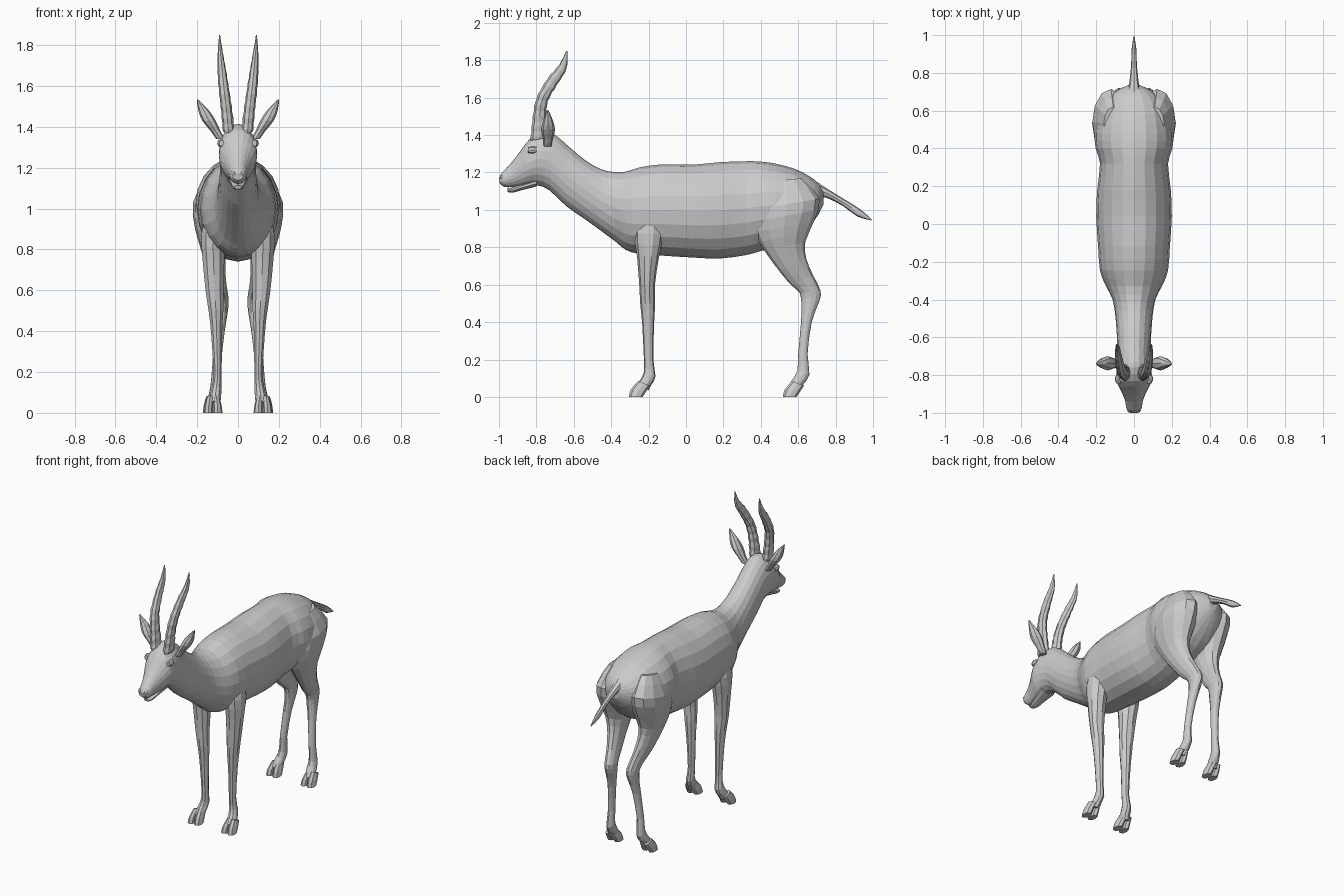
import bpy, math
from mathutils import Vector


def catmull(p0, p1, p2, p3, t):
    return [0.5 * (2 * b + (c - a) * t + (2 * a - 5 * b + 4 * c - d) * t * t
                   + (3 * b - a - 3 * c + d) * t ** 3)
            for a, b, c, d in zip(p0, p1, p2, p3)]


def loft(name, secs, n=12, steps=2, ridge=0.0, mirror=True):
    """Skin elliptical rings; section = (x centre, y1, z1, y2, z2, half width)."""
    last = len(secs) - 1
    rows = []
    for i in range(last):
        q = [secs[max(0, min(last, i + k))] for k in (-1, 0, 1, 2)]
        rows += [catmull(*q, s / steps) for s in range(steps)]
    rows.append(secs[-1])
    verts, faces = [], []
    for r, (x, y1, z1, y2, z2, w) in enumerate(rows):
        k = 1 + ridge * (r % 2)
        c = Vector((x, (y1 + y2) / 2, (z1 + z2) / 2))
        a = Vector((0, (y1 - y2) / 2, (z1 - z2) / 2)) * k
        for j in range(n):
            t = 2 * math.pi * j / n
            verts.append(c + a * math.cos(t) + Vector((w * k * math.sin(t), 0, 0)))
    for r in range(len(rows) - 1):
        for j in range(n):
            m = (j + 1) % n
            faces.append((r * n + j, r * n + m, r * n + n + m, r * n + n + j))
    faces.append(tuple(reversed(range(n))))
    faces.append(tuple(range(len(verts) - n, len(verts))))
    # make the skin face outwards
    me = bpy.data.meshes.new(name)
    me.from_pydata(verts, [], faces)
    import bmesh
    bm = bmesh.new()
    bm.from_mesh(me)
    bmesh.ops.recalc_face_normals(bm, faces=bm.faces)
    bm.to_mesh(me)
    bm.free()
    ob = bpy.data.objects.new(name, me)
    bpy.context.collection.objects.link(ob)
    if mirror:
        centre_mirror(ob)
    return ob


def centre_mirror(ob):
    mod = ob.modifiers.new("Mirror", 'MIRROR')
    mod.use_mirror_merge = False


# torso, neck and head in one skin
loft("body", [(0, *s) for s in [
    (.735, 1.10, .735, 1.03, .03),
    (.71, 1.14, .705, .97, .09),
    (.66, 1.18, .65, .90, .15),
    (.58, 1.22, .58, .84, .19),
    (.48, 1.247, .48, .80, .208),
    (.40, 1.258, .40, .78, .203),
    (.32, 1.26, .32, .758, .18),
    (.18, 1.255, .18, .74, .195),
    (.04, 1.242, .04, .745, .20),
    (-.12, 1.244, -.12, .755, .19),
    (-.245, 1.228, -.25, .765, .18),
    (-.33, 1.203, -.32, .785, .15),
    (-.42, 1.207, -.37, .825, .115),
    (-.50, 1.24, -.45, .885, .10),
    (-.57, 1.29, -.54, .95, .093),
    (-.64, 1.35, -.64, 1.02, .088),
    (-.70, 1.40, -.73, 1.105, .088),
    (-.76, 1.415, -.79, 1.13, .093),
    (-.83, 1.385, -.84, 1.13, .092),
    (-.885, 1.315, -.885, 1.125, .068),
    (-.94, 1.245, -.93, 1.122, .047),
    (-.985, 1.197, -.97, 1.122, .04),
    (-1.0, 1.17, -.995, 1.14, .025)]], n=20, mirror=False)

# lower jaw
loft("lower_jaw", [
    (0, -.80, 1.17, -.80, 1.125, .05),
    (0, -.88, 1.14, -.88, 1.105, .036),
    (0, -.93, 1.12, -.925, 1.092, .028),
    (0, -.957, 1.113, -.953, 1.095, .018)], n=10, mirror=False)

# tail
loft("tail", [
    (0, .70, 1.15, .69, 1.07, .035),
    (0, .76, 1.11, .75, 1.065, .024),
    (0, .85, 1.055, .84, 1.02, .015),
    (0, .93, 1.005, .915, .965, .013),
    (0, .995, .948, .99, .944, .003)], n=8, mirror=False)

# front legs
loft("front_legs", [
    (.11, -.25, 1.0, -.13, 1.0, .05),
    (.122, -.275, .87, -.12, .87, .06),
    (.12, -.262, .75, -.144, .75, .056),
    (.115, -.25, .60, -.166, .60, .046),
    (.108, -.245, .50, -.165, .50, .038),
    (.105, -.235, .40, -.17, .40, .029),
    (.10, -.225, .20, -.175, .20, .021),
    (.105, -.226, .13, -.163, .11, .025),
    (.112, -.25, .085, -.185, .065, .03),
    (.118, -.275, .055, -.20, .035, .03)], n=10)

# hind legs with thighs
loft("hind_legs", [
    (.11, .44, 1.15, .62, 1.17, .05),
    (.122, .365, 1.0, .715, 1.06, .098),
    (.122, .365, .88, .685, .94, .09),
    (.12, .42, .78, .638, .83, .063),
    (.108, .505, .665, .643, .74, .046),
    (.092, .56, .60, .68, .65, .036),
    (.08, .608, .555, .72, .567, .034),
    (.08, .617, .49, .712, .51, .031),
    (.09, .615, .40, .672, .40, .025),
    (.105, .60, .23, .65, .23, .021),
    (.11, .595, .14, .66, .12, .025),
    (.117, .567, .09, .625, .065, .03),
    (.122, .545, .055, .612, .035, .03)], n=12)

# cloven hooves: two toes per foot
for leg, x, y in (("front", .122, 0), ("hind", .126, .823)):
    for side, dx in (("inner", -.021), ("outer", .021)):
        loft(f"{leg}_{side}_hooves", [
            (x + dx * .7, y - .255, .085, y - .192, .06, .018),
            (x + dx, y - .295, .04, y - .212, .03, .021),
            (x + dx * 1.1, y - .305, 0, y - .232, 0, .023)], n=8)

# ridged, back-swept horns
loft("horns", [
    (.046, -.83, 1.37, -.745, 1.385, .027),
    (.055, -.82, 1.47, -.75, 1.48, .026),
    (.069, -.80, 1.59, -.74, 1.58, .024),
    (.080, -.74, 1.70, -.69, 1.67, .019),
    (.087, -.678, 1.775, -.64, 1.755, .012),
    (.090, -.64, 1.85, -.634, 1.85, .002)], n=8, steps=4, ridge=.1)

# ears
loft("ears", [
    (.085, -.76, 1.34, -.72, 1.34, .022),
    (.11, -.765, 1.38, -.71, 1.38, .024),
    (.142, -.775, 1.43, -.70, 1.43, .033),
    (.168, -.762, 1.48, -.712, 1.48, .026),
    (.199, -.745, 1.535, -.737, 1.535, .003)], n=8)

# eyes and brow ridges
loft("eyes", [
    (.082, -.80, 1.335, -.80, 1.305, .012),
    (.086, -.82, 1.34, -.82, 1.30, .016),
    (.080, -.845, 1.335, -.845, 1.305, .012)], n=8)

# nostril pads
loft("nostrils", [
    (.022, -.965, 1.19, -.965, 1.16, .016),
    (.022, -.988, 1.185, -.986, 1.158, .015),
    (.018, -.999, 1.175, -.998, 1.16, .008)], n=8)
